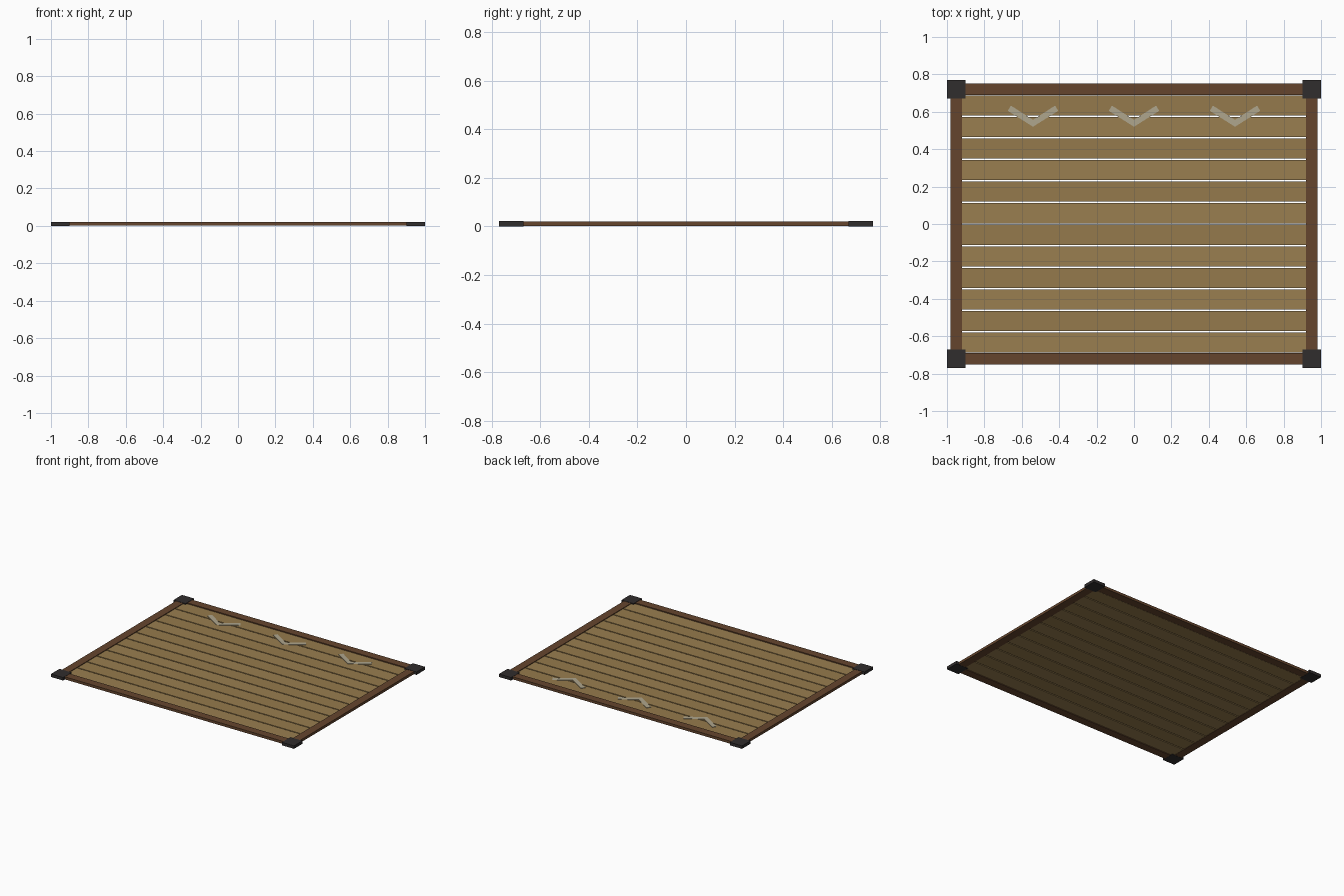
import bpy, bmesh

if "Cube" in bpy.data.objects:
    bpy.data.objects.remove(bpy.data.objects["Cube"])


def material(name, rgb):
    m = bpy.data.materials.new(name)
    m.diffuse_color = (*rgb, 1)
    m.use_nodes = True
    m.node_tree.nodes["Principled BSDF"].inputs["Base Color"].default_value = m.diffuse_color
    return m


WOOD_A = material("light_wood", (0.32, 0.21, 0.08))
WOOD_B = material("light_wood_alt", (0.30, 0.195, 0.072))
FRAME = material("dark_wood", (0.13, 0.06, 0.027))
IRON = material("dark_iron", (0.03, 0.026, 0.026))
PALE = material("pale_paint", (0.43, 0.38, 0.27))


def prism(name, outline, z0, z1, mat):
    """Extrude a counter-clockwise xy outline from z0 to z1."""
    bm = bmesh.new()
    face = bm.faces.new([bm.verts.new((x, y, z0)) for x, y in outline])
    ext = bmesh.ops.extrude_face_region(bm, geom=[face])
    verts = [g for g in ext["geom"] if isinstance(g, bmesh.types.BMVert)]
    bmesh.ops.translate(bm, verts=verts, vec=(0, 0, z1 - z0))
    bmesh.ops.recalc_face_normals(bm, faces=bm.faces)
    me = bpy.data.meshes.new(name)
    bm.to_mesh(me)
    bm.free()
    me.materials.append(mat)
    ob = bpy.data.objects.new(name, me)
    bpy.context.collection.objects.link(ob)
    return ob


def box(name, cx, cy, sx, sy, z0, z1, mat):
    x, y = sx / 2, sy / 2
    return prism(name, [(cx - x, cy - y), (cx + x, cy - y),
                        (cx + x, cy + y), (cx - x, cy + y)], z0, z1, mat)


# Planks with narrow open gaps
PITCH = 0.115
for i in range(12):
    box(f"plank_{i + 1}", 0, (i - 5.5) * PITCH, 1.84, PITCH - 0.008,
        0.003, 0.015, (WOOD_A, WOOD_B)[i % 2])

# Frame rails and corner caps
for s, side in ((-1, "left"), (1, "right")):
    box(f"{side}_rail", s * 0.95, 0, 0.06, 1.34, 0.001, 0.02, FRAME)
    for t, end in ((-1, "front"), (1, "back")):
        box(f"{end}_{side}_corner_cap", s * 0.95, t * 0.72, 0.1, 0.1, 0, 0.022, IRON)
for t, end in ((-1, "front"), (1, "back")):
    box(f"{end}_rail", 0, t * 0.72, 1.8, 0.06, 0.001, 0.02, FRAME)

# Painted chevrons along the back edge
CHEVRON = [(-0.135, 0.605), (0, 0.52), (0.135, 0.605),
           (0.118, 0.633), (0, 0.557), (-0.118, 0.633)]
for i, cx in enumerate((-0.54, 0, 0.54)):
    prism(f"chevron_{i + 1}", [(cx + x, y) for x, y in CHEVRON], 0.0145, 0.018, PALE)
